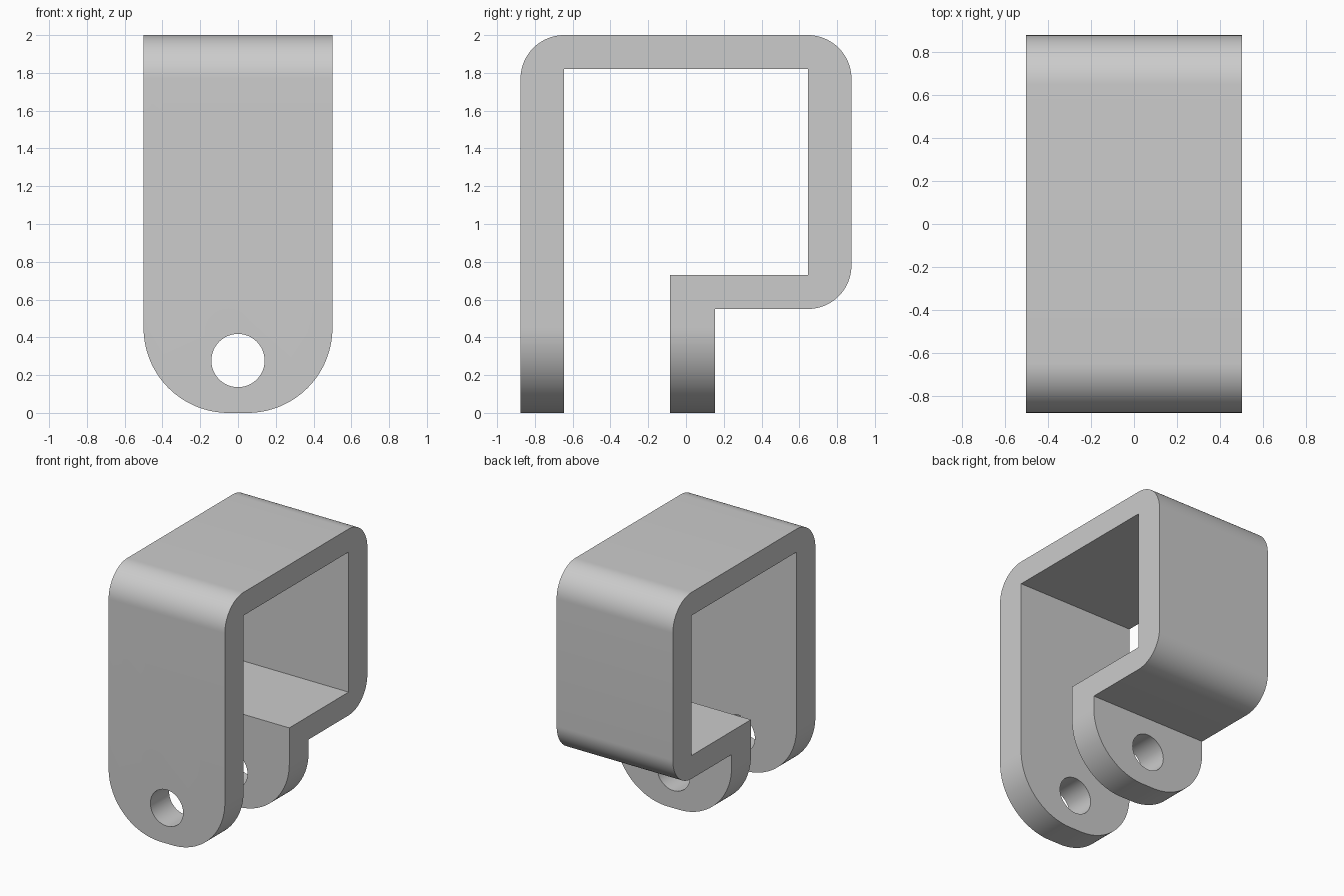
import bpy, bmesh
from math import cos, sin, pi, radians
from mathutils import Vector

cube = bpy.data.objects.get("Cube")
if cube:
    bpy.data.objects.remove(cube, do_unlink=True)

grey = bpy.data.materials.new("plain_grey")
grey.use_nodes = True
colour = (0.6, 0.6, 0.6, 1)
grey.diffuse_color = colour
grey.node_tree.nodes["Principled BSDF"].inputs["Base Color"].default_value = colour


def arc(cu, cv, r, start, end, steps=20):
    """Points on an arc, angles in degrees."""
    angles = [radians(start + (end - start) * i / steps) for i in range(steps + 1)]
    return [(cu + r * cos(a), cv + r * sin(a)) for a in angles]


def prism(name, points, offset, sweep):
    """Extrude a closed outline of 3D points along a sweep vector."""
    bm = bmesh.new()
    face = bm.faces.new([bm.verts.new(Vector(p) + Vector(offset)) for p in points])
    out = bmesh.ops.extrude_face_region(bm, geom=[face])
    moved = [g for g in out["geom"] if isinstance(g, bmesh.types.BMVert)]
    bmesh.ops.translate(bm, verts=moved, vec=sweep)
    bmesh.ops.recalc_face_normals(bm, faces=bm.faces)
    mesh = bpy.data.meshes.new(name)
    bm.to_mesh(mesh)
    bm.free()
    mesh.materials.append(grey)
    obj = bpy.data.objects.new(name, mesh)
    bpy.context.collection.objects.link(obj)
    return obj


def cut(obj, cutter, operation):
    """Apply a boolean and discard the cutter."""
    cutter.hide_render = True
    mod = obj.modifiers.new("cut", "BOOLEAN")
    mod.operation, mod.object, mod.solver = operation, cutter, "EXACT"
    bpy.ops.object.select_all(action="DESELECT")
    obj.select_set(True)
    bpy.context.view_layer.objects.active = obj
    bpy.ops.object.modifier_apply(modifier=mod.name)
    bpy.data.objects.remove(cutter, do_unlink=True)


# Bent strap profile, seen from the side (y, z)
outer, inner, bend = 0.876, 0.645, 0.231
floor, lip_front, lip_back = 0.55, -0.084, 0.154
profile = [(-outer, 0)]
profile += arc(-inner, 2 - bend, bend, 180, 90)
profile += arc(inner, 2 - bend, bend, 90, 0)
profile += arc(inner, floor + bend, bend, 0, -90)
profile += [(lip_back, floor), (lip_back, 0), (lip_front, 0), (lip_front, 0.731),
            (inner, 0.731), (inner, 1.82), (-inner, 1.82), (-inner, 0)]
bracket = prism("bracket", [(0, y, z) for y, z in profile], (-0.6, 0, 0), (1.2, 0, 0))

# Rounded tab outline, seen from the front (x, z)
r = 0.45
outline = [(0.5, 2.2), (-0.5, 2.2)]
outline += arc(r - 0.5, r, r, 180, 270, 32) + arc(0.5 - r, r, r, 270, 360, 32)
trim = prism("tab_trim", [(x, 0, z) for x, z in outline], (0, -1, 0), (0, 2, 0))
cut(bracket, trim, "INTERSECT")

# Bolt hole through both tabs
circle = arc(0, 0.277, 0.141, 0, 360, 48)[:-1]
bolt = prism("bolt_hole", [(x, 0, z) for x, z in circle], (0, -1, 0), (0, 2, 0))
cut(bracket, bolt, "DIFFERENCE")

bpy.ops.object.shade_smooth_by_angle(angle=radians(30))
